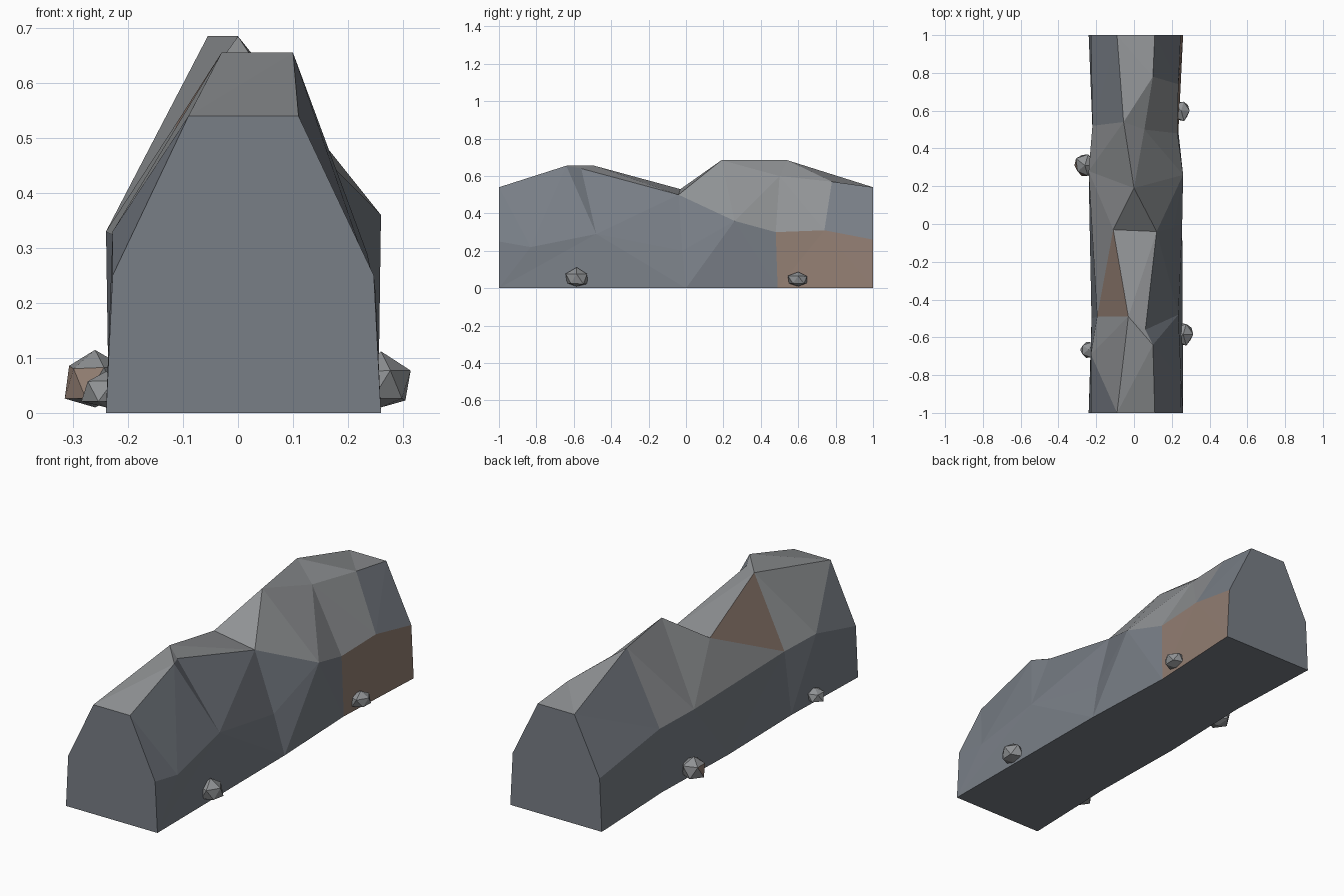
import bpy, bmesh, random
from mathutils import Vector

random.seed(4)
if "Cube" in bpy.data.objects:
    bpy.data.objects.remove(bpy.data.objects["Cube"])


def material(name, rgb):
    m = bpy.data.materials.new(name)
    m.use_nodes = True
    colour = (*rgb, 1)
    m.diffuse_color = colour
    bsdf = next(n for n in m.node_tree.nodes if n.type == "BSDF_PRINCIPLED")
    bsdf.inputs["Base Color"].default_value = colour
    bsdf.inputs["Roughness"].default_value = 0.9
    return m


MATERIALS = [material("slate_grey", (0.19, 0.21, 0.24)),
             material("light_stone", (0.28, 0.29, 0.30)),
             material("brown_stone", (0.29, 0.21, 0.17))]
SLATE, LIGHT, BROWN = range(3)


def finish(bm, name):
    bmesh.ops.recalc_face_normals(bm, faces=bm.faces[:])
    mesh = bpy.data.meshes.new(name)
    bm.to_mesh(mesh)
    bm.free()
    for m in MATERIALS:
        mesh.materials.append(m)
    obj = bpy.data.objects.new(name, mesh)
    bpy.context.collection.objects.link(obj)
    return obj


# Rock wall: long creases running front to back, bridged by triangles
bm = bmesh.new()
shared = {}


def crease(*points):
    return [shared[p] if p in shared else shared.setdefault(p, bm.verts.new(p))
            for p in points]


def bridge(a, b, paint):
    """Zip two creases together, always taking the shorter diagonal."""
    i = j = 0
    while i < len(a) - 1 or j < len(b) - 1:
        step_a = (a[i + 1].co - b[j].co).length if i < len(a) - 1 else 99
        step_b = (b[j + 1].co - a[i].co).length if j < len(b) - 1 else 99
        if step_a < step_b:
            tri = (a[i], b[j], a[i + 1])
            i += 1
        else:
            tri = (a[i], b[j], b[j + 1])
            j += 1
        if len(set(tri)) == 3:
            face = bm.faces.new(tri)
            face.material_index = paint(face.calc_center_median())


left_base = crease((.26, -1, 0), (.255, 0, 0), (.235, .49, 0), (.26, 1, 0))
left_shoulder = crease((.247, -1, .25), (.25, -.83, .22), (.235, -.48, .29),
                       (.21, -.02, .2), (.26, .26, .36), (.23, .48, .3),
                       (.235, .74, .31), (.247, 1, .26))
peak = (0, .19, .685)
left_ridge = crease((.11, -1, .54), (.1, -.64, .655), (.06, -.56, .64),
                    (.12, -.04, .5), peak, (.055, .5, .6),
                    (.1, .78, .57), (.11, 1, .54))
right_ridge = crease((-.09, -1, .54), (-.03, -.49, .655), (-.11, -.03, .53),
                     peak, (-.055, .54, .685), (-.09, 1, .54))
right_shoulder = crease((-.228, -1, .25), (-.228, -.69, .33), (-.195, -.49, .31),
                        (-.24, .28, .33), (-.22, .52, .32), (-.228, 1, .26))
right_base = crease((-.24, -1, 0), (-.225, -.5, 0), (-.235, 0, 0),
                    (-.22, .5, 0), (-.24, 1, 0))

brown_spot = Vector((-.11, -.34, .5))


def right_slope(c):
    if (c - brown_spot).length < .06:
        return BROWN
    return LIGHT if -.8 < c.y < .5 else SLATE


bridge(left_base, left_shoulder, lambda c: BROWN if c.y > .5 else SLATE)
bridge(left_shoulder, left_ridge, lambda c: LIGHT if .1 < c.y < .75 else SLATE)
bridge(left_ridge, right_ridge, lambda c: LIGHT)
bridge(right_ridge, right_shoulder, right_slope)
bridge(right_shoulder, right_base, lambda c: SLATE)

# Flat ends and underside
chains = [left_base, left_shoulder, left_ridge,
          right_ridge, right_shoulder, right_base]
for end in (0, -1):
    bm.faces.new([c[end] for c in chains])
bm.faces.new(left_base + right_base[::-1])
finish(bm, "rock_wall")


# Loose stones half sunk into the foot of the wall
def stone(name, centre, size, brown=False):
    bm = bmesh.new()
    bmesh.ops.create_icosphere(bm, subdivisions=1, radius=1)
    for v in bm.verts:
        v.co *= random.uniform(.88, 1.1)
        v.co = Vector(centre) + v.co * Vector(size)
        v.co.z = max(v.co.z, .01)
    bmesh.ops.remove_doubles(bm, verts=bm.verts[:], dist=.005)
    bm.normal_update()
    for f in bm.faces:
        n = f.normal
        f.material_index = BROWN if brown and n.x < -.3 and n.y < 0 and n.z < .4 else LIGHT
    finish(bm, name)


stone("stone_left_back", (.25, .6, .045), (.05, .06, .045))
stone("stone_left_front", (.26, -.585, .05), (.058, .065, .058))
stone("stone_right_back", (-.26, .31, .055), (.06, .065, .063), brown=True)
stone("stone_right_front", (-.24, -.665, .04), (.047, .048, .04))
